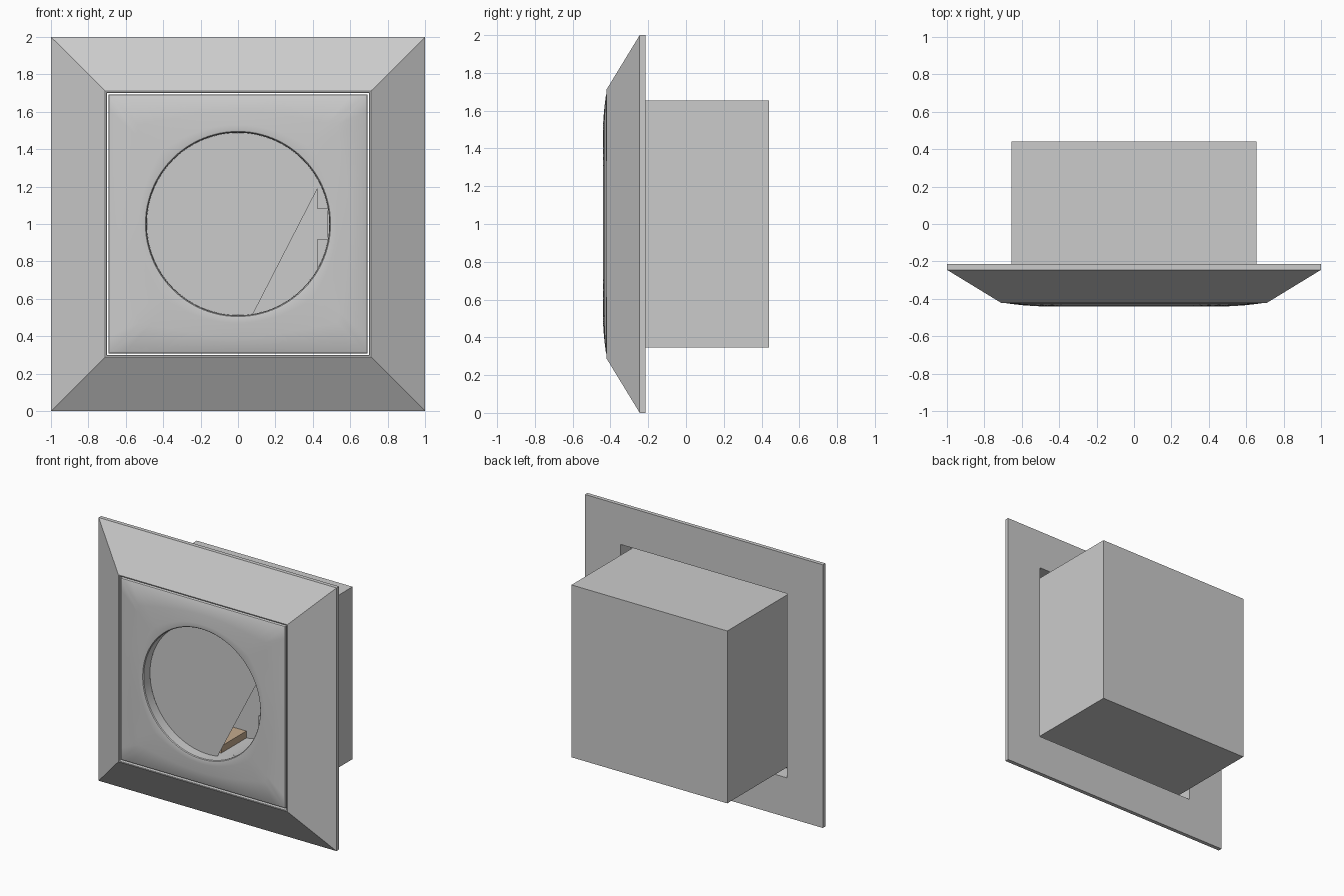
import bpy, bmesh, math

if "Cube" in bpy.data.objects:
    bpy.data.objects.remove(bpy.data.objects["Cube"])

N = 96          # divisible by 8 so square rings hit their corners
CZ = 1.0        # height of the socket centre


def finish(name, bm, color=None, smooth=None):
    bmesh.ops.recalc_face_normals(bm, faces=bm.faces)
    me = bpy.data.meshes.new(name)
    bm.to_mesh(me)
    bm.free()
    ob = bpy.data.objects.new(name, me)
    bpy.context.collection.objects.link(ob)
    if color:
        mat = bpy.data.materials.new(name + "_material")
        mat.diffuse_color = color
        mat.use_nodes = True
        mat.node_tree.nodes["Principled BSDF"].inputs["Base Color"].default_value = mat.diffuse_color
        me.materials.append(mat)
    if smooth:
        bpy.ops.object.select_all(action='DESELECT')
        ob.select_set(True)
        bpy.context.view_layer.objects.active = ob
        bpy.ops.object.shade_smooth_by_angle(angle=math.radians(smooth))
    return ob


def ring(half, square, n):
    """Outline blending from circle (square=0) to square (square=1)."""
    pts = []
    for i in range(n):
        a = math.pi / 4 + 2 * math.pi * i / n
        c, s = math.cos(a), math.sin(a)
        k = (1 - square) + square / max(abs(c), abs(s))
        pts.append((half * k * c, CZ + half * k * s))
    return pts


def loft(bm, outlines, closed=False):
    """Skin a list of (points, y) outlines."""
    rows = [[bm.verts.new((x, y, z)) for x, z in pts] for pts, y in outlines]
    pairs = list(zip(rows, rows[1:])) + ([(rows[-1], rows[0])] if closed else [])
    for a, b in pairs:
        n = len(a)
        for i in range(n):
            j = (i + 1) % n
            bm.faces.new((a[i], a[j], b[j], b[i]))
    return rows


def box(name, x0, x1, y0, y1, z0, z1, color=None):
    bm = bmesh.new()
    pts = [(x0, z0), (x1, z0), (x1, z1), (x0, z1)]
    rows = loft(bm, [(pts, y0), (pts, y1)])
    for r in rows:
        bm.faces.new(r)
    return finish(name, bm, color)


# Bevelled cover frame
bm = bmesh.new()
profile = [(0.70, -0.215), (1.0, -0.215), (1.0, -0.245), (0.718, -0.417),
           (0.71, -0.422), (0.703, -0.421), (0.70, -0.415)]
loft(bm, [(ring(h, 1, 4), y) for h, y in profile], closed=True)
finish("cover_frame", bm)

# Slightly domed insert with the round opening
R, CAP_Y, FLOOR_Y = 0.488, -0.36, 0.0
bm = bmesh.new()
profile = [(0.65, 1, -0.33), (0.692, 1, -0.33), (0.692, 1, -0.413), (0.689, 1, -0.42),
           (0.682, 1, -0.424), (0.60, 0.6, -0.434), (0.53, 0.15, -0.439),
           (0.503, 0, -0.44), (0.495, 0, -0.438), (0.49, 0, -0.432), (R, 0, CAP_Y)]
loft(bm, [(ring(h, s, N), y) for h, s, y in profile])
finish("socket_insert", bm, smooth=30)

# Inner well: round with two flat sides, each with a guide groove
FLAT, GROOVE = 0.425, 0.08
zf = math.sqrt(R * R - FLAT * FLAT)
gx = math.sqrt(R * R - GROOVE * GROOVE)
a0 = math.atan2(zf, FLAT)
arc = [(R * math.cos(a0 + (math.pi - 2 * a0) * i / 36),
        CZ + R * math.sin(a0 + (math.pi - 2 * a0) * i / 36)) for i in range(37)]
left = [(-FLAT, CZ + GROOVE), (-gx, CZ + GROOVE), (-gx, CZ - GROOVE), (-FLAT, CZ - GROOVE)]
half = arc + left
outline = half + [(-x, 2 * CZ - z) for x, z in half]
bm = bmesh.new()
rows = loft(bm, [(outline, CAP_Y), (outline, FLOOR_Y)])
bm.faces.new(rows[1])
# Ledges beside the grooves on the right
for s in (-1, 1):
    b0 = math.asin(GROOVE / R)
    edge = [(R * math.cos(b0 + (a0 - b0) * i / 8),
             CZ + s * R * math.sin(b0 + (a0 - b0) * i / 8)) for i in range(9)]
    edge.append((FLAT, CZ + s * GROOVE))
    bm.faces.new([bm.verts.new((x, CAP_Y, z)) for x, z in edge])
finish("socket_well", bm, smooth=30)

# Cover disc in the opening, cut off along a slanted chord
t0 = math.atan2(0.215, 0.438)
t1 = 2 * math.pi - math.acos(0.08 / R)
bm = bmesh.new()
bm.faces.new([bm.verts.new((R * math.cos(t0 + (t1 - t0) * i / 60), CAP_Y,
                            CZ + R * math.sin(t0 + (t1 - t0) * i / 60))) for i in range(61)])
finish("cover_disc", bm)

# Earth contacts along the bottom and top of the well
brown = (0.55, 0.4, 0.27, 1)
for name, s in (("lower_earth_contact", -1), ("upper_earth_contact", 1)):
    z0, z1 = sorted((CZ + s * 0.43, CZ + s * 0.485))
    box(name, -0.07, 0.07, -0.30, FLOOR_Y, z0, z1, brown)

# Rear housing, open towards the front
bm = bmesh.new()
pts = ring(0.655, 1, 4)
rows = loft(bm, [(pts, -0.33), (pts, 0.44)])
bm.faces.new(rows[1])
finish("rear_housing", bm)
